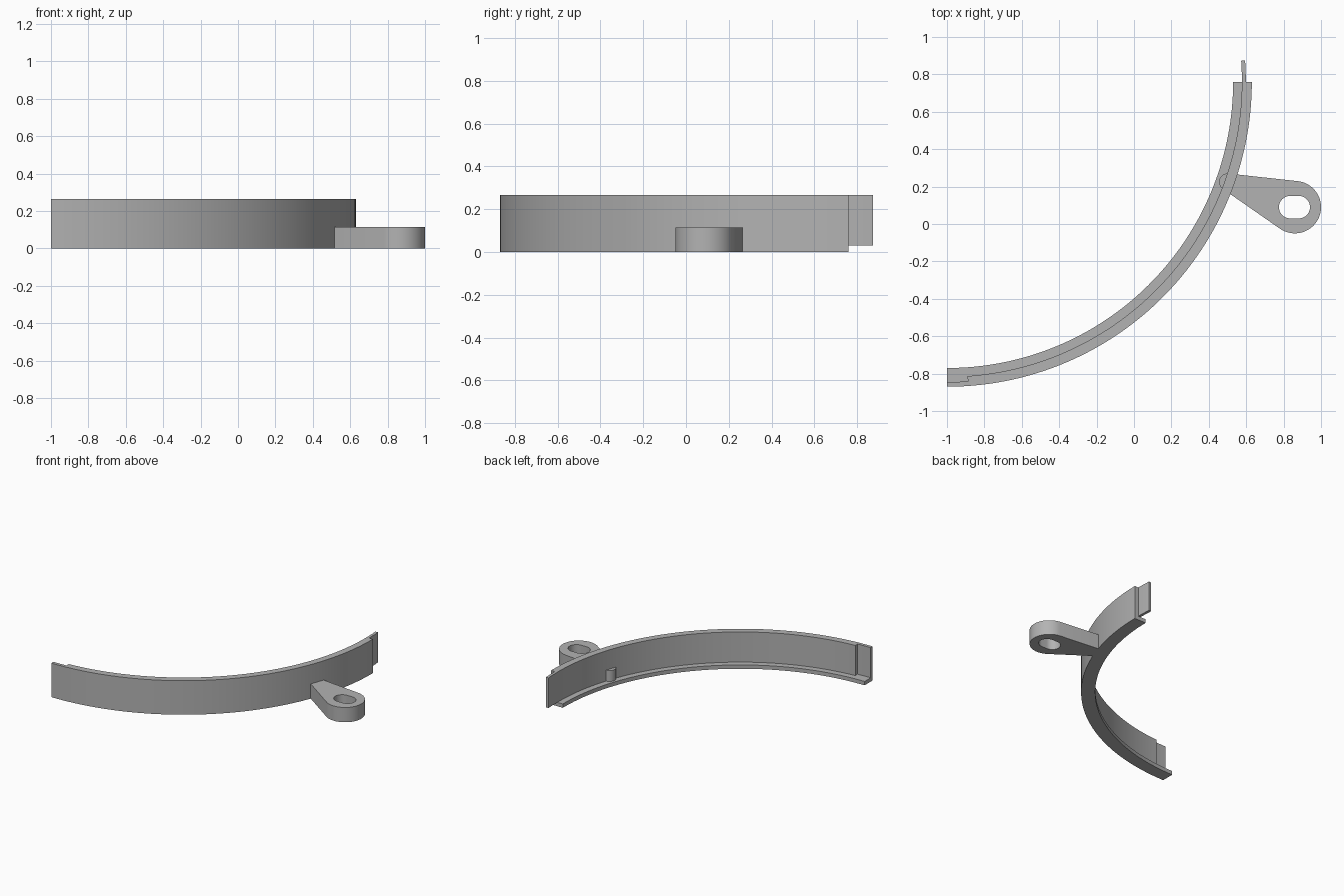
import bpy
import bmesh
from math import sin, cos, radians, pi, atan2, acos, hypot

if "Cube" in bpy.data.objects:
    bpy.data.objects.remove(bpy.data.objects["Cube"])

grey = bpy.data.materials.new("plain grey")
grey.use_nodes = True
grey.diffuse_color = (0.45, 0.45, 0.45, 1)
grey.node_tree.nodes["Principled BSDF"].inputs["Base Color"].default_value = (0.45, 0.45, 0.45, 1)

CX, CY = -1.0, 0.76                      # centre of the bow
R_IN, R_WALL, R_OUT = 1.53, 1.577, 1.63  # flange edge, wall inside, outside
FLOOR, TOP, EAR_TOP = 0.03, 0.265, 0.115


def finish(obj):
    bpy.ops.object.select_all(action="DESELECT")
    obj.select_set(True)
    bpy.context.view_layer.objects.active = obj
    bpy.ops.object.shade_smooth_by_angle(angle=radians(30))


def sweep(name, profile, start, end, steps):
    """Sweep a closed (radius, z) profile around the bow centre, in degrees."""
    bm = bmesh.new()
    rings = []
    for i in range(steps + 1):
        a = radians(start + (end - start) * i / steps)
        rings.append([bm.verts.new((CX + r * cos(a), CY + r * sin(a), z)) for r, z in profile])
    n = len(profile)
    for a, b in zip(rings, rings[1:]):
        for k in range(n):
            bm.faces.new((a[k], a[(k + 1) % n], b[(k + 1) % n], b[k]))
    bm.faces.new(rings[0])
    bm.faces.new(rings[-1])
    bmesh.ops.recalc_face_normals(bm, faces=bm.faces)
    mesh = bpy.data.meshes.new(name)
    bm.to_mesh(mesh)
    bm.free()
    mesh.materials.append(grey)
    obj = bpy.data.objects.new(name, mesh)
    bpy.context.collection.objects.link(obj)
    finish(obj)


def angle_section(wall):
    return [(R_IN, 0), (R_OUT, 0), (R_OUT, TOP), (wall, TOP), (wall, FLOOR), (R_IN, FLOOR)]


# Curved wall with foot flange, thinned at one end, tongue at the other
sweep("curved_wall", angle_section(R_WALL), -86, 0, 72)
sweep("recessed_end", angle_section(1.605), -90, -86, 4)
sweep("end_tongue", [(R_WALL, FLOOR), (1.598, FLOOR), (1.598, TOP), (R_WALL, TOP)], 0, 4.1, 4)


def arc(c, r, start, end, n=24):
    return [(c[0] + r * cos(start + (end - start) * i / n),
             c[1] + r * sin(start + (end - start) * i / n)) for i in range(n + 1)]


# Mounting ear: two circles joined by tangents, with a slot through it
big, small, r_big, r_small = (0.86, 0.09), (0.50, 0.225), 0.14, 0.045
dx, dy = big[0] - small[0], big[1] - small[1]
axis = atan2(dy, dx)
spread = acos((r_small - r_big) / hypot(dx, dy))
outline = arc(big, r_big, axis - spread, axis + spread, 40)
outline += arc(small, r_small, axis + spread, axis + 2 * pi - spread, 16)
slot = arc((0.881, 0.09), 0.06, -pi / 2, pi / 2) + arc((0.835, 0.09), 0.06, pi / 2, 3 * pi / 2)

curve = bpy.data.curves.new("mounting_ear", "CURVE")
curve.dimensions = "2D"
curve.fill_mode = "BOTH"
curve.extrude = EAR_TOP / 2
for points in (outline, slot):
    spline = curve.splines.new("POLY")
    spline.points.add(len(points) - 1)
    for p, (x, y) in zip(spline.points, points):
        p.co = (x, y, 0, 1)
    spline.use_cyclic_u = True
curve.materials.append(grey)
ear = bpy.data.objects.new("mounting_ear", curve)
ear.location.z = EAR_TOP / 2
bpy.context.collection.objects.link(ear)
bpy.ops.object.select_all(action="DESELECT")
ear.select_set(True)
bpy.context.view_layer.objects.active = ear
bpy.ops.object.convert(target="MESH")

# Weld the ear's caps to its sides so shading and normals are clean
bm = bmesh.new()
bm.from_mesh(ear.data)
bmesh.ops.remove_doubles(bm, verts=bm.verts, dist=0.0001)
bmesh.ops.recalc_face_normals(bm, faces=bm.faces)
bm.to_mesh(ear.data)
bm.free()
finish(ear)
